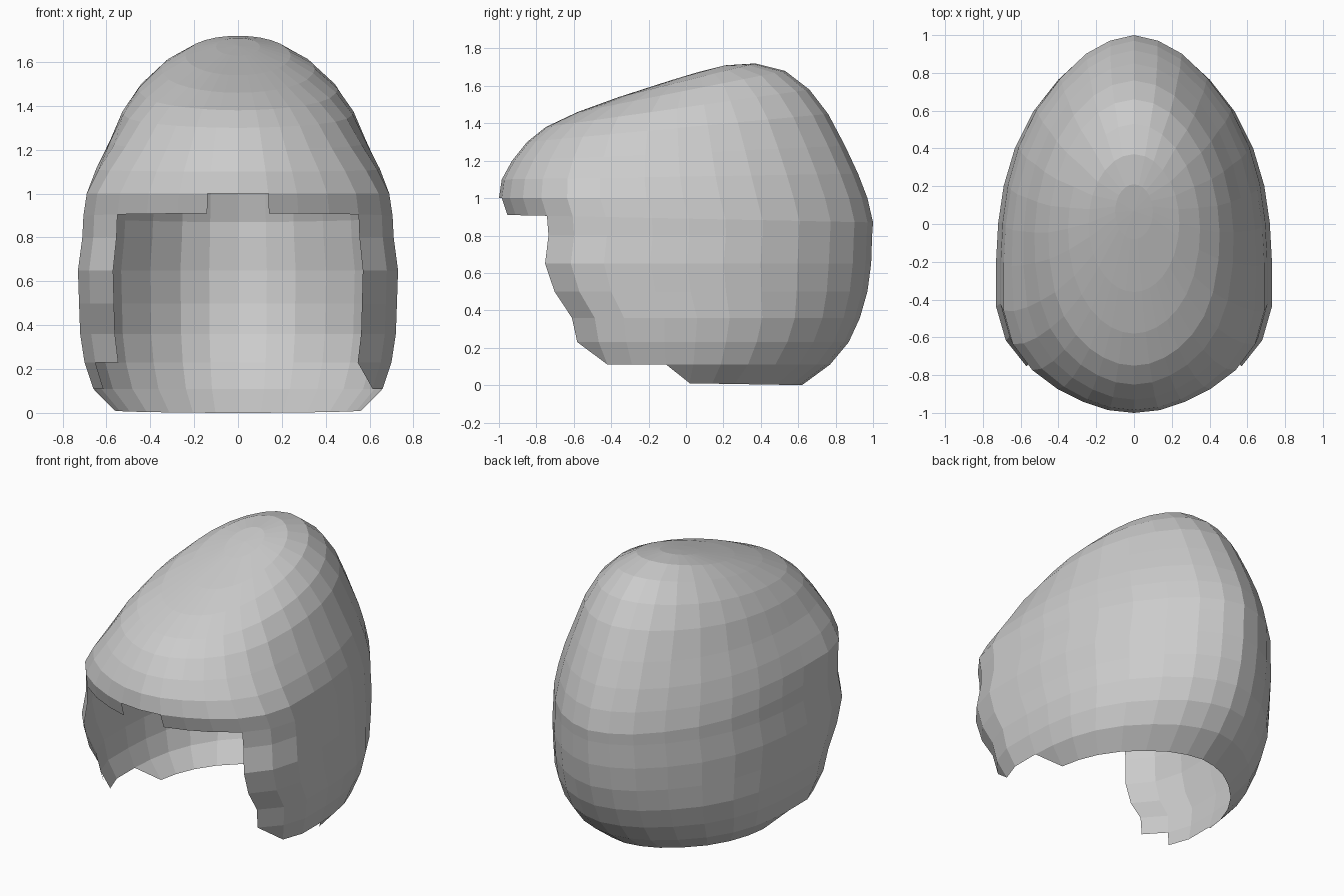
import bpy, bmesh

if "Cube" in bpy.data.objects:
    bpy.data.objects.remove(bpy.data.objects["Cube"])

# One gray for the whole shell
gray = bpy.data.materials.new("plain gray")
gray.diffuse_color = (0.6, 0.6, 0.6, 1)
gray.use_nodes = True
gray.node_tree.nodes["Principled BSDF"].inputs["Base Color"].default_value = gray.diffuse_color

# Half outline of a full-size ring, front to back: (x / half width, y in -1..1)
EGG = [(0, -1), (.20, -.985), (.39, -.94), (.59, -.87), (.78, -.77), (.93, -.63),
       (1, -.45), (1, -.2), (.985, 0), (.945, .2), (.865, .4), (.73, .6),
       (.55, .77), (.36, .9), (.18, .97), (0, 1)]
N = len(EGG) - 1

# Rings from crown to hem: front y, front z, back y, back z, half width, roundness
RINGS = [
    (-.08, 1.63, .21, 1.71, .10, 1), (-.36, 1.54, .37, 1.72, .24, 1),
    (-.58, 1.46, .53, 1.68, .35, .9), (-.75, 1.38, .66, 1.58, .455, .75),
    (-.85, 1.30, .76, 1.45, .53, .6), (-.93, 1.20, .85, 1.28, .59, .4),
    (-.985, 1.10, .92, 1.13, .65, .2), (-1.0, 1.0, .97, 1.0, .69, 0),
    (-.97, .91, 1.0, .87, .705, 0), (-.96, .80, .995, .80, .71, 0),
    (-.98, .65, .99, .65, .73, 0), (-.92, .50, .97, .50, .725, 0),
    (-.81, .36, .93, .36, .72, 0), (-.77, .23, .87, .23, .70, 0),
    (-.69, .11, .77, .11, .66, 0), (-.58, .02, .62, 0, .57, 0)]


def first_column(row):
    """First column kept in the row of faces below ring `row` (face opening)."""
    if row < 7:
        return 0
    if row == 7:
        return 1
    return 8 if row == 14 else 5 if row == 13 else 4


bm = bmesh.new()


def ring_half(ring, side):
    yf, zf, yb, zb, w, rnd = ring
    out = []
    for u, v in EGG:
        u += ((1 - v * v) ** .5 - u) * rnd
        t = (v + 1) / 2
        out.append(bm.verts.new((side * u * w, yf + (yb - yf) * t, zf + (zb - zf) * t)))
    return out


# Shell: mirrored halves, rings joined row by row
for side in (1, -1):
    grid = [ring_half(r, side) for r in RINGS]

    def face(*vs):
        bm.faces.new(vs if side > 0 else vs[::-1])

    pole = bm.verts.new((0, .07, 1.675))
    for c in range(N):
        face(pole, grid[0][c], grid[0][c + 1])
    for r in range(len(grid) - 1):
        a, b = grid[r], grid[r + 1]
        k = first_column(r)
        for c in range(k, N):
            face(a[c], b[c], b[c + 1], a[c + 1])
        # Slanted corners where the opening steps back
        if r == 14 or (r == 13 and side > 0):
            face(a[k - 1], b[k], a[k])

bmesh.ops.remove_doubles(bm, verts=bm.verts, dist=.0005)
bmesh.ops.delete(bm, geom=[v for v in bm.verts if not v.link_faces], context='VERTS')
mesh = bpy.data.meshes.new("helmet_shell")
bm.to_mesh(mesh)
bm.free()
mesh.materials.append(gray)
bpy.context.collection.objects.link(bpy.data.objects.new("helmet_shell", mesh))
